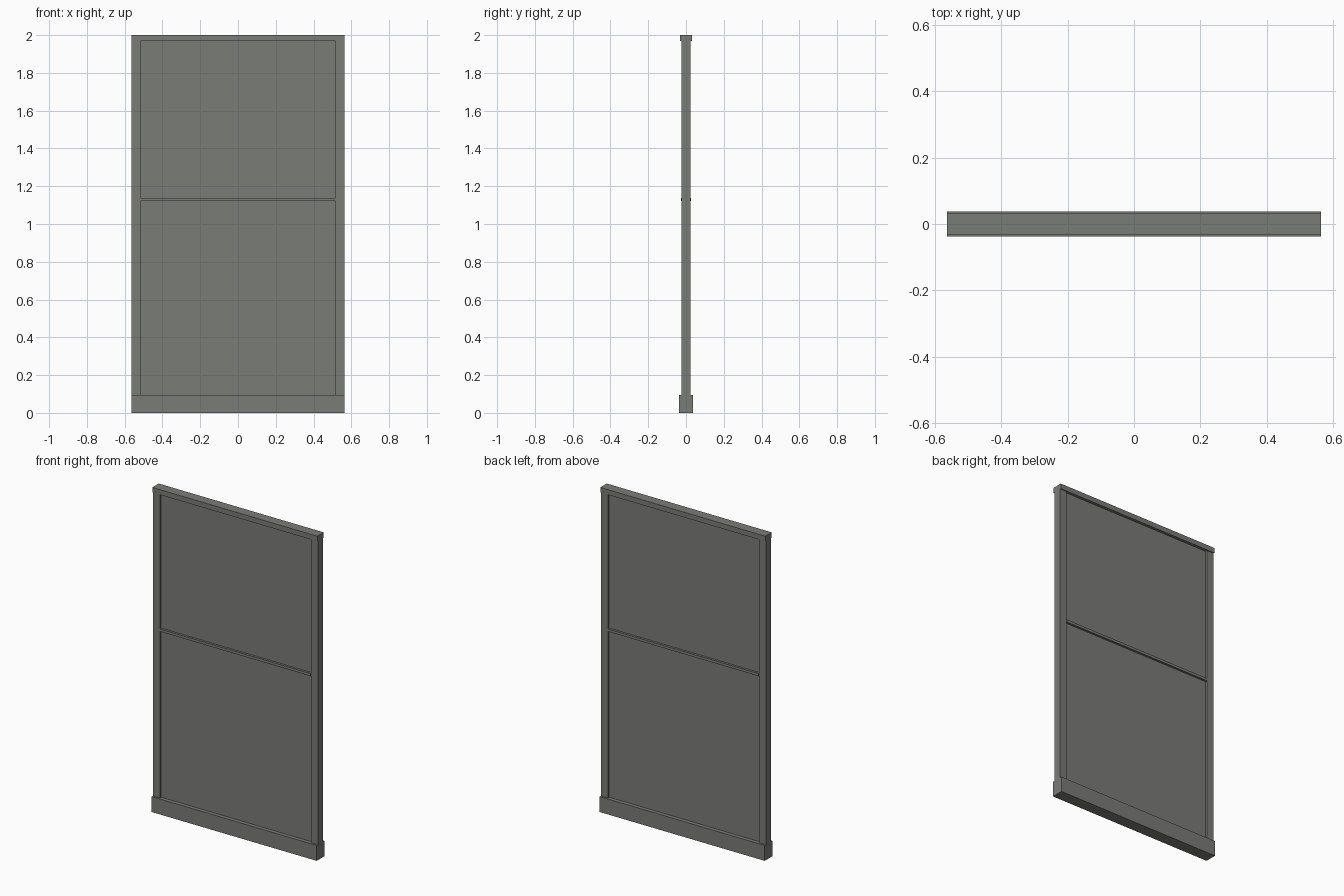
import bpy

cube = bpy.data.objects.get("Cube")
if cube:
    bpy.data.objects.remove(cube, do_unlink=True)

HALF_W = 0.563      # half of the overall width
POST_W = 0.048      # width of each side post
BASE_TOP, CAP_BOTTOM, HEIGHT = 0.095, 1.968, 2.0

grey = bpy.data.materials.new("warm grey paint")
grey.use_nodes = True
colour = (0.195, 0.202, 0.185, 1)
grey.diffuse_color = colour
grey.node_tree.nodes["Principled BSDF"].inputs["Base Color"].default_value = colour


def box(name, x, depth, z):
    """Box spanning the x and z ranges, centred on y = 0."""
    bpy.ops.mesh.primitive_cube_add(size=1, location=(sum(x) / 2, 0, sum(z) / 2))
    ob = bpy.context.object
    ob.name = name
    ob.scale = (x[1] - x[0], depth, z[1] - z[0])
    bpy.ops.object.transform_apply(location=False, rotation=False, scale=True)
    ob.data.materials.append(grey)
    return ob


full = (-HALF_W, HALF_W)
inner = HALF_W - POST_W
opening = (-inner, inner)

# Base and top cap
box("base_rail", full, 0.074, (0, BASE_TOP))
box("top_cap", full, 0.062, (CAP_BOTTOM, HEIGHT))

# Side posts
box("left_post", (inner, HALF_W), 0.05, (BASE_TOP, CAP_BOTTOM))
box("right_post", (-HALF_W, -inner), 0.05, (BASE_TOP, CAP_BOTTOM))

# Recessed panels and the rail between them
RAIL = (1.122, 1.138)
box("lower_panel", opening, 0.026, (BASE_TOP, RAIL[0]))
box("upper_panel", opening, 0.026, (RAIL[1], CAP_BOTTOM))
box("middle_rail", opening, 0.053, RAIL)
